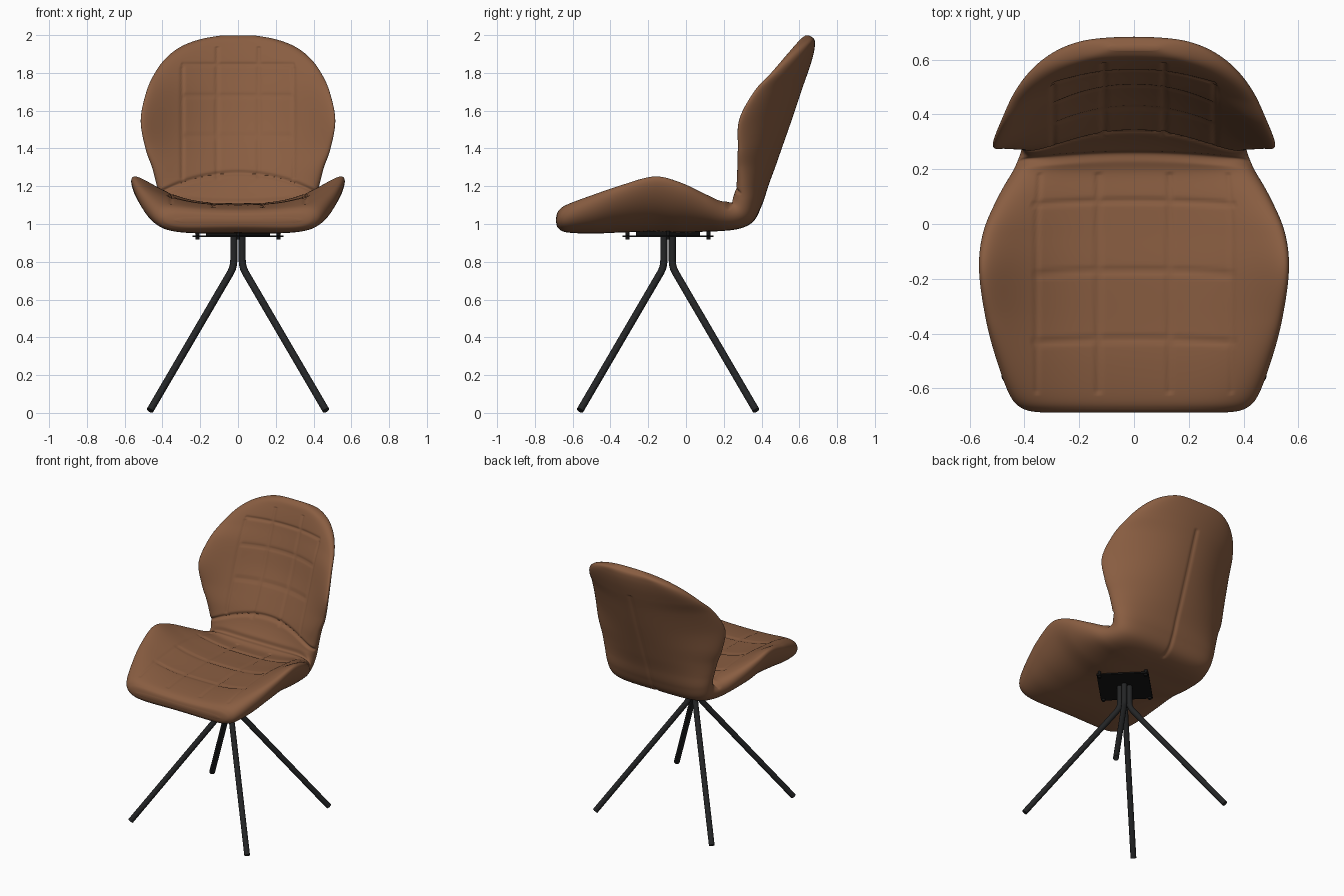
import bpy, bmesh, math
from mathutils import Vector, Matrix

cube = bpy.data.objects.get("Cube")
if cube:
    bpy.data.objects.remove(cube)


def material(name, rgb):
    m = bpy.data.materials.new(name)
    m.use_nodes = True
    color = (*rgb, 1)
    m.diffuse_color = color
    m.node_tree.nodes["Principled BSDF"].inputs["Base Color"].default_value = color
    return m


leather = material("brown leather", (0.25, 0.11, 0.053))
steel = material("dark steel", (0.017, 0.018, 0.019))
black = material("black plate", (0.007, 0.007, 0.007))

HUB_Y = -0.095


def add_object(name, bm, mat, angle=40):
    bmesh.ops.recalc_face_normals(bm, faces=bm.faces)
    mesh = bpy.data.meshes.new(name)
    bm.to_mesh(mesh)
    bm.free()
    mesh.materials.append(mat)
    ob = bpy.data.objects.new(name, mesh)
    bpy.context.collection.objects.link(ob)
    bpy.ops.object.select_all(action='DESELECT')
    ob.select_set(True)
    bpy.context.view_layer.objects.active = ob
    bpy.ops.object.shade_smooth_by_angle(angle=math.radians(angle))
    return ob


# Shell stations from seat front to back top:
# centre y, centre z, half width, wing lift, thickness, facing angle
STATIONS = [
    (-.688, 1.02, .33, 0, .02, 90), (-.676, 1.02, .40, .01, .08, 90),
    (-.63, 1.02, .45, .03, .125, 90), (-.5, 1.025, .50, .08, .15, 90),
    (-.35, 1.03, .54, .14, .15, 90), (-.17, 1.035, .565, .19, .15, 90),
    (-.03, 1.03, .55, .16, .15, 90), (.1, 1.03, .495, .09, .14, 90),
    (.2, 1.03, .44, .04, .13, 95), (.29, 1.055, .41, .03, .15, 135),
    (.335, 1.12, .415, .04, .14, 160), (.37, 1.2, .43, .07, .13, 178),
    (.41, 1.3, .455, .115, .125, 180), (.45, 1.4, .49, .16, .115, 180),
    (.51, 1.55, .515, .22, .1, 180), (.56, 1.7, .485, .19, .1, 180),
    (.595, 1.8, .44, .13, .1, 180), (.62, 1.88, .38, .08, .1, 180),
    (.637, 1.94, .30, .04, .09, 180), (.644, 1.978, .2, .01, .07, 180),
    (.642, 1.998, .09, 0, .02, 180)]
STEPS, COLS = 12, 140


def spline(points, steps):
    """Catmull-Rom interpolation through tuples of any length."""
    ext = [points[0]] + points + [points[-1]]
    for i in range(len(points) - 1):
        for k in range(steps):
            t = k / steps
            yield [0.5 * (2 * b + (c - a) * t + (2 * a - 5 * b + 4 * c - d) * t * t
                          + (3 * b - a - 3 * c + d) * t ** 3)
                   for a, b, c, d in zip(*ext[i:i + 4])]
    yield list(points[-1])


def dent(distance, width=0.009):
    return math.exp(-(distance / width) ** 2)


def seams(x, y, z, angle):
    """Depth of the quilting grooves on the sitting side."""
    ax, depth = abs(x), 0
    if angle < 93 and y < 0.19:
        if ax < 0.37:
            depth = max(dent(y - r + 0.1 * x * x) for r in (-.42, -.17, .085))
        if y > -0.62:
            depth = max(depth, dent(ax - 0.13), 0.6 * dent(ax - 0.355 + 0.06 * max(y, 0)))
    elif angle > 170 and z > 1.24:
        if ax < 0.3:
            depth = max(dent(z - r) for r in (1.465, 1.68, 1.845))
        if z < 1.94:
            depth = max(depth, dent(ax - 0.11))
        if z < 1.83:
            depth = max(depth, dent(ax - 0.295))
    crease = 0
    if angle > 93:
        crease = max(dent(z - 1.27 + 0.6 * x * x, 0.011),
                     dent(y - 0.25 + 0.15 * x * x, 0.012) if z < 1.2 else 0)
    return 0.007 * depth + 0.013 * crease


def build_shell():
    bm = bmesh.new()
    rings = []
    for cy, cz, w, lift, th, ang in spline(STATIONS, STEPS):
        a = math.radians(ang)
        ny, nz = math.cos(a), math.sin(a)
        power = 3.2 - 1.1 * (ang - 90) / 90
        grow = 0.35 * (180 - ang) / 90
        top, bottom = [], []
        for j in range(COLS + 1):
            u = math.sin(math.pi * (j / COLS - 0.5))
            x = w * u
            mid = lift * abs(u) ** power
            half = th / 2 * (1 + grow * u * u) * math.sqrt(max(0, 1 - abs(u) ** 7))
            n = mid + half
            n -= seams(x, cy + ny * n, cz + nz * n, ang) * min(1, half / 0.03)
            top.append(bm.verts.new((x, cy + ny * n, cz + nz * n)))
            if 0 < j < COLS:
                n = mid - half
                # Centre seam on the outside of the backrest
                if ang > 120 and cz < 1.8:
                    n += 0.008 * dent(x, 0.012)
                bottom.append(bm.verts.new((x, cy + ny * n, cz + nz * n)))
        rings.append(top + bottom[::-1])
    for r0, r1 in zip(rings, rings[1:]):
        for i in range(len(r0)):
            k = (i + 1) % len(r0)
            bm.faces.new((r0[i], r0[k], r1[k], r1[i]))
    bm.faces.new(rings[0])
    bm.faces.new(rings[-1])
    return add_object("seat_shell", bm, leather, 60)


def slab(name, side, z0, z1):
    """Square plate turned so its corners point along the axes."""
    bm = bmesh.new()
    place = (Matrix.Translation((0, HUB_Y, (z0 + z1) / 2)) @ Matrix.Rotation(math.pi / 4, 4, 'Z')
             @ Matrix.Diagonal((side, side, z1 - z0, 1)))
    bmesh.ops.create_cube(bm, size=1, matrix=place)
    return add_object(name, bm, black, 30)


def rod(name, x, y, z0, z1, radius, mat):
    bm = bmesh.new()
    bmesh.ops.create_cone(bm, cap_ends=True, segments=16, radius1=radius, radius2=radius,
                          depth=z1 - z0, matrix=Matrix.Translation((x, y, (z0 + z1) / 2)))
    return add_object(name, bm, mat)


def tube(name, path, radius, sides=16):
    """Round tube swept along a bent path."""
    bm = bmesh.new()
    rings = []
    for i, p in enumerate(path):
        d = (path[min(i + 1, len(path) - 1)] - path[max(i - 1, 0)]).normalized()
        side = Vector((-path[-1].y + HUB_Y, path[-1].x, 0)).normalized()
        other = d.cross(side)
        rings.append([bm.verts.new(p + radius * (math.cos(t) * side + math.sin(t) * other))
                      for t in (2 * math.pi * k / sides for k in range(sides))])
    for r0, r1 in zip(rings, rings[1:]):
        for k in range(sides):
            m = (k + 1) % sides
            bm.faces.new((r0[k], r0[m], r1[m], r1[k]))
    bm.faces.new(rings[0])
    bm.faces.new(rings[-1])
    return add_object(name, bm, steel, 50)


build_shell()

# Mount under the seat
slab("mount_plate", 0.34, 0.931, 0.94)
slab("mount_block", 0.24, 0.94, 0.97)
for i in range(4):
    t = i * math.pi / 2
    rod("mount_bolt", 0.215 * math.cos(t), HUB_Y + 0.215 * math.sin(t), 0.917, 0.965, 0.011, black)

# Four splayed legs: (outward offset per axis, height)
LEG = [(.022, .945), (.022, .81), (.024, .785), (.029, .765), (.038, .745), (.466, .013)]
for sx, side in ((1, "left"), (-1, "right")):
    for sy, end in ((-1, "front"), (1, "back")):
        tube(f"{end}_{side}_leg",
             [Vector((sx * o, HUB_Y + sy * o, z)) for o, z in LEG], 0.019)
